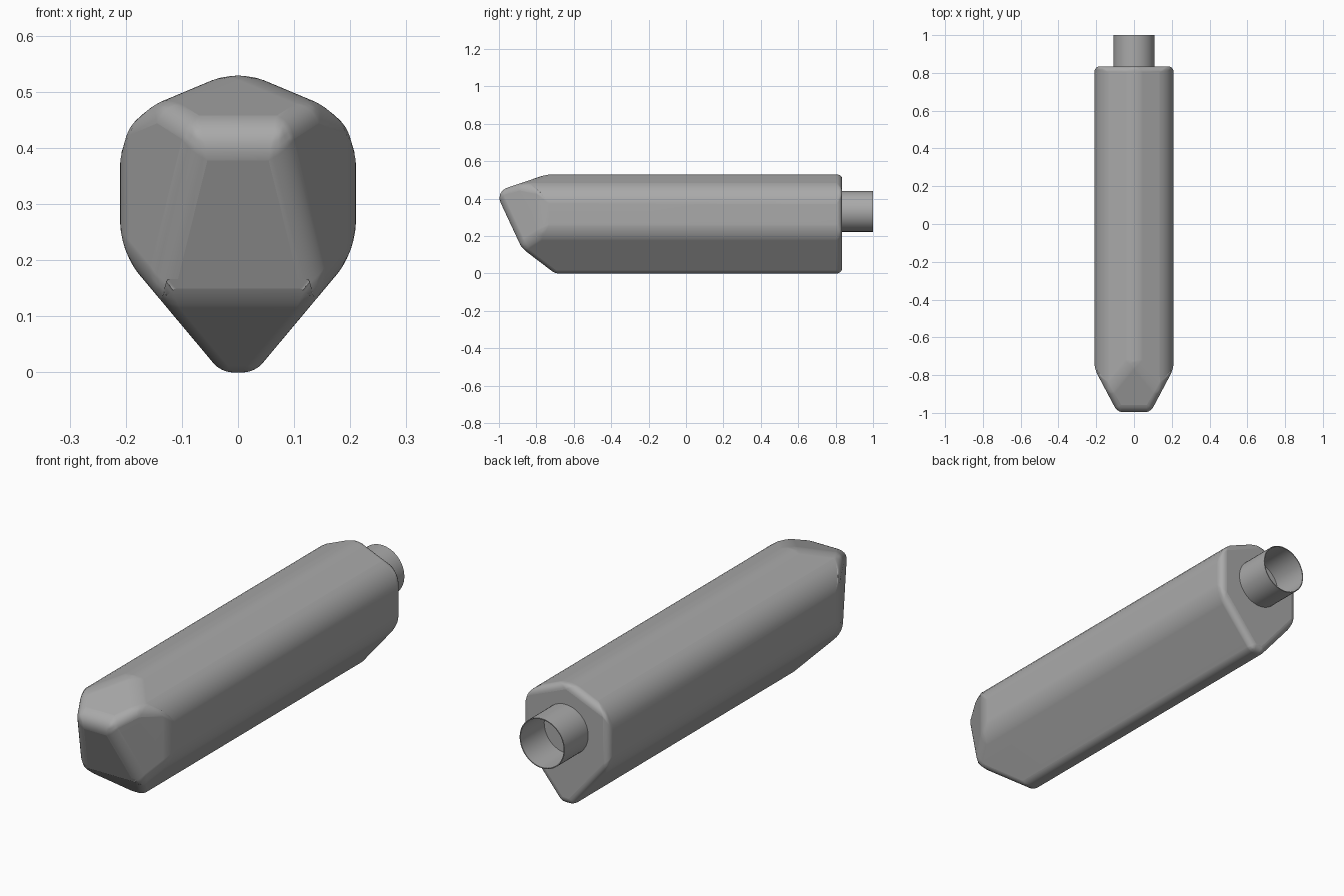
import bpy, bmesh, math
from mathutils import Vector

if "Cube" in bpy.data.objects:
    bpy.data.objects.remove(bpy.data.objects["Cube"], do_unlink=True)

metal = bpy.data.materials.new("grey_metal")
metal.use_nodes = True
GREY = (0.4, 0.4, 0.4, 1)
metal.diffuse_color = GREY
metal.node_tree.nodes["Principled BSDF"].inputs["Base Color"].default_value = GREY

REAR = 0.835


def make_object(name, bm):
    bmesh.ops.recalc_face_normals(bm, faces=bm.faces)
    mesh = bpy.data.meshes.new(name)
    bm.to_mesh(mesh)
    bm.free()
    mesh.materials.append(metal)
    obj = bpy.data.objects.new(name, mesh)
    bpy.context.collection.objects.link(obj)
    return obj


def smooth(obj, degrees):
    bpy.ops.object.select_all(action='DESELECT')
    obj.select_set(True)
    bpy.context.view_layer.objects.active = obj
    bpy.ops.object.shade_smooth_by_angle(angle=math.radians(degrees))


def slice_off(bm, point, normal):
    """Cut away everything on the normal's side and close the hole."""
    cut = bmesh.ops.bisect_plane(bm, geom=bm.verts[:] + bm.edges[:] + bm.faces[:],
                                 plane_co=point, plane_no=normal, clear_outer=True)
    edges = [e for e in cut["geom_cut"] if isinstance(e, bmesh.types.BMEdge)]
    bmesh.ops.contextual_create(bm, geom=edges)


# Body: extruded six-sided section with a short flat keel
bm = bmesh.new()
half = [(0.03, 0), (0.21, 0.215), (0.21, 0.452)]
section = half + [(0, 0.54)] + [(-x, z) for x, z in reversed(half)]
base = bm.faces.new([bm.verts.new((x, REAR, z)) for x, z in section])
ext = bmesh.ops.extrude_face_region(bm, geom=[base])
bmesh.ops.translate(bm, vec=(0, -2, 0),
                    verts=[v for v in ext["geom"] if isinstance(v, bmesh.types.BMVert)])
bmesh.ops.recalc_face_normals(bm, faces=bm.faces)

# Faceted nose: raked front, top slope, chin slope and two side tapers
slice_off(bm, (0, -0.985, 0.365), (0, -2.14, -1))
slice_off(bm, (0, -0.73, 0.535), (0, -0.34, 1))
slice_off(bm, (0, -0.70, 0), (0, -0.76, -1))
for side in (1, -1):
    slice_off(bm, (side * 0.205, -0.775, 0.3), (side, -0.53, 0))

# Rounding width of each edge, chosen by where it lies
WIDEST = 0.08
weight = bm.edges.layers.float.new("bevel_weight_edge")
for edge in bm.edges:
    a, b = (v.co for v in edge.verts)
    mid, run = (a + b) / 2, abs((b - a).normalized().y)
    if mid.y > REAR - 0.01:
        width = 0.03
    elif run > 0.99:
        width = 0.02 if mid.z < 0.1 else 0.05 if mid.z < 0.3 else 0.08 if mid.z < 0.5 else 0.05
    elif mid.y < -0.98:
        width = 0.065
    elif mid.z < 0.1:
        width = 0.02
    else:
        width = 0.035
    edge[weight] = width / WIDEST
body = make_object("muffler_body", bm)
bevel = body.modifiers.new("rounded_edges", 'BEVEL')
bevel.limit_method = 'WEIGHT'
bevel.width = WIDEST
bevel.segments = 6
bevel.use_clamp_overlap = False
smooth(body, 50)
body.modifiers.new("clean_shading", 'WEIGHTED_NORMAL').keep_sharp = True

# Pipe: thin open tube standing out of the rear cap
bm = bmesh.new()
SIDES = 48
profile = [(0.109, REAR - 0.02), (0.109, 1), (0.105, 1), (0.105, REAR - 0.02)]
verts = [bm.verts.new((r, y, 0)) for r, y in profile]
edges = [bm.edges.new(pair) for pair in zip(verts, verts[1:])]
bmesh.ops.spin(bm, geom=verts + edges, axis=(0, 1, 0), cent=(0, 0, 0),
               angle=math.tau, steps=SIDES, use_merge=True)
bmesh.ops.remove_doubles(bm, verts=bm.verts, dist=0.0005)
bmesh.ops.translate(bm, verts=bm.verts, vec=Vector((0, 0, 0.332)))
pipe = make_object("outlet_pipe", bm)
smooth(pipe, 40)
